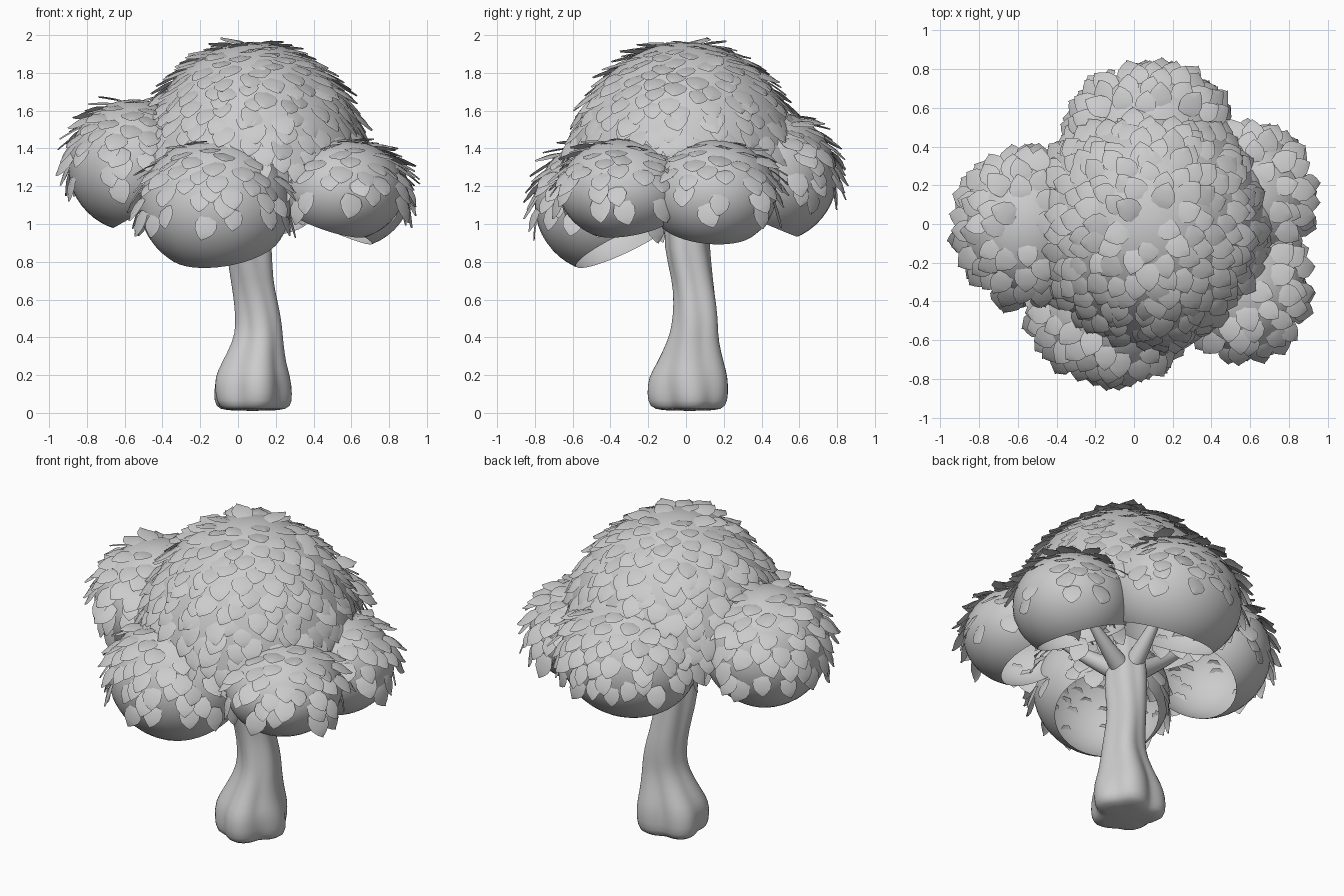
import bpy, bmesh, math, random
from mathutils import Vector, Matrix

random.seed(4)
cube = bpy.data.objects.get("Cube")
if cube:
    bpy.data.objects.remove(cube)

grey = bpy.data.materials.new("plain_grey")
grey.use_nodes = True
grey.diffuse_color = (0.6, 0.6, 0.6, 1)
grey.node_tree.nodes["Principled BSDF"].inputs["Base Color"].default_value = (0.6, 0.6, 0.6, 1)


def finish(name, bm, subdivide=0):
    """Turn a bmesh into a smooth-shaded object."""
    mesh = bpy.data.meshes.new(name)
    bm.to_mesh(mesh)
    bm.free()
    mesh.materials.append(grey)
    mesh.shade_smooth()
    obj = bpy.data.objects.new(name, mesh)
    bpy.context.collection.objects.link(obj)
    if subdivide:
        mod = obj.modifiers.new("Smooth", 'SUBSURF')
        mod.levels = mod.render_levels = subdivide


def loft(bm, rings, cap_start=False):
    """Skin a list of equal-length point rings and close the far end."""
    loops = [[bm.verts.new(p) for p in ring] for ring in rings]
    n = len(loops[0])
    for a, b in zip(loops, loops[1:]):
        for i in range(n):
            j = (i + 1) % n
            bm.faces.new((a[i], a[j], b[j], b[i]))
    if cap_start:
        bm.faces.new(loops[0][::-1])
    bm.faces.new(loops[-1])


# Trunk: x, y, z, radius, depth of the root bulges
TRUNK = [
    (.075, .02, .01, .14, .14), (.075, .02, .03, .195, .14), (.075, .02, .10, .205, .13),
    (.075, .02, .19, .20, .12), (.085, .03, .26, .17, .11), (.11, .04, .38, .13, .10),
    (.115, .05, .46, .12, .09), (.10, .05, .58, .113, .08), (.075, .035, .70, .107, .08),
    (.058, .0, .88, .12, .10), (.05, .0, 1.04, .11, .10), (.06, .0, 1.35, .05, 0),
]
SIDES = 32
bm = bmesh.new()
rings = []
for x, y, z, r, bulge in TRUNK:
    ring = []
    for i in range(SIDES):
        a = math.tau * i / SIDES
        knob = abs(math.cos(2.5 * a + 1.5 * z)) * 1.6 - 1
        rr = r * (1 + bulge * knob + bulge * .5 * math.sin(3 * a - 4 * z))
        ring.append((x + rr * math.cos(a), y + rr * math.sin(a), z))
    rings.append(ring)
loft(bm, rings, cap_start=True)
finish("trunk", bm, 1)

# Foliage lobes: name, centre, radii, cut height on the unit sphere, outward tilt
LOBES = [
    ("crown", (.08, -.005, 1.2), (.625, .635, .765), .15, 0),
    ("front_lobe", (-.12, -.43, 1.1), (.40, .37, .36), -.64, 28),
    ("right_lobe", (-.55, -.01, 1.31), (.35, .38, .35), -.66, 30),
    ("front_left_lobe", (.55, -.33, 1.18), (.33, .34, .27), -.66, 28),
    ("back_left_lobe", (.58, .14, 1.16), (.33, .34, .29), -.64, 28),
    ("back_lobe", (.08, .44, 1.25), (.41, .36, .35), -.66, 24),
]


def build_lobe(name, centre, radii, cut, tilt):
    """Open-bottomed ellipsoid shell whose mouth faces the trunk."""
    bm = bmesh.new()
    bmesh.ops.create_uvsphere(bm, u_segments=40, v_segments=24, radius=1)
    bmesh.ops.bisect_plane(bm, geom=bm.verts[:] + bm.edges[:] + bm.faces[:],
                           plane_co=(0, 0, cut), plane_no=(0, 0, 1), clear_inner=True)
    if tilt:
        out = Vector((centre[0] - .06, centre[1], 0))
        bm.transform(Matrix.Rotation(math.radians(tilt), 4, Vector((0, 0, 1)).cross(out)))
    bm.transform(Matrix.Translation(centre) @ Matrix.Diagonal((*radii, 1)))
    finish(name, bm)


def inside(p, lobe):
    _, c, r, cut, _ = lobe
    unit = Vector((p[k] - c[k]) / (r[k] * .98) for k in range(3))
    return unit.length < 1 and unit.z > cut


# Leaf outline: distance along, half width, lift off the surface
LEAF = [(0, .02, -.01), (.025, .045, .003), (.06, .06, .013), (.095, .052, .02),
        (.125, .026, .025), (.142, .004, .027)]


def add_leaf(bm, p, normal, size, flare):
    """One cupped leaf pointing downhill from p, its tip lifted by flare."""
    down = Vector((0, 0, -1))
    down -= normal * down.dot(normal)
    if down.length < .05:
        down = Vector((1, 0, 0)) - normal * normal.x
    down.normalize()
    down.rotate(Matrix.Rotation(random.uniform(-.4, .4), 3, normal))
    side = normal.cross(down)
    roll = random.uniform(-.15, .15)
    rows = []
    for t, w, h in LEAF:
        rows.append([bm.verts.new(p + size * (down * t + side * w * s + normal
                                              * (h + flare * t - .008 * abs(s) + roll * w * s)))
                     for s in (-1, 0, 1)])
    for a, b in zip(rows, rows[1:]):
        for i in (0, 1):
            bm.faces.new((a[i], b[i], b[i + 1], a[i + 1]))


def build_leaves(lobe):
    """Spiral scatter over the exposed upper part of a lobe."""
    name, centre, radii, cut, _ = lobe
    crown = name == "crown"
    spacing, lowest = (.092, cut) if crown else (.09, -.18)
    bm = bmesh.new()
    mean = sum(radii) / 3
    count = int(4 * math.pi * mean ** 2 / spacing ** 2)
    for i in range(count):
        z = 1 - 2 * (i + .5) / count
        if z < lowest or (not crown and z < .3 and random.random() < .4):
            continue
        a = i * math.pi * (3 - math.sqrt(5)) + random.uniform(-.1, .1)
        flat = math.sqrt(1 - z * z)
        unit = Vector((flat * math.cos(a), flat * math.sin(a), z))
        p = Vector(centre) + Vector(u * r for u, r in zip(unit, radii))
        if any(inside(p, other) for other in LOBES if other is not lobe):
            continue
        normal = Vector(u / r for u, r in zip(unit, radii)).normalized()
        flare = random.uniform(-.12, .12) + (0 if crown else .12 * flat)
        add_leaf(bm, p, normal, random.uniform(.85, 1.08), flare)
    finish(name + "_leaves", bm)


def build_branch(name, end):
    """Tapered bent limb from the trunk fork into a lobe."""
    start, end = Vector((.055, 0, .96)), Vector(end)
    bend = start.lerp(end, .55) - Vector((0, 0, .03))
    bm = bmesh.new()
    rings = []
    steps = 7
    for k in range(steps):
        t = k / (steps - 1)
        p = start.lerp(bend, t).lerp(bend.lerp(end, t), t)
        along = (bend - start).lerp(end - bend, t).normalized()
        turn = along.to_track_quat('Z', 'Y')
        r = .055 * (1 - t) + .015
        rings.append([p + turn @ Vector((r * math.cos(a), r * math.sin(a), 0))
                      for a in (math.tau * i / 10 for i in range(10))])
    loft(bm, rings)
    finish(name, bm, 1)


for lobe in LOBES:
    build_lobe(*lobe)
    build_leaves(lobe)
    if lobe[0] != "crown":
        x, y, z = lobe[1]
        build_branch(lobe[0].replace("lobe", "branch"), (x * .8, y * .8, z + .03))
